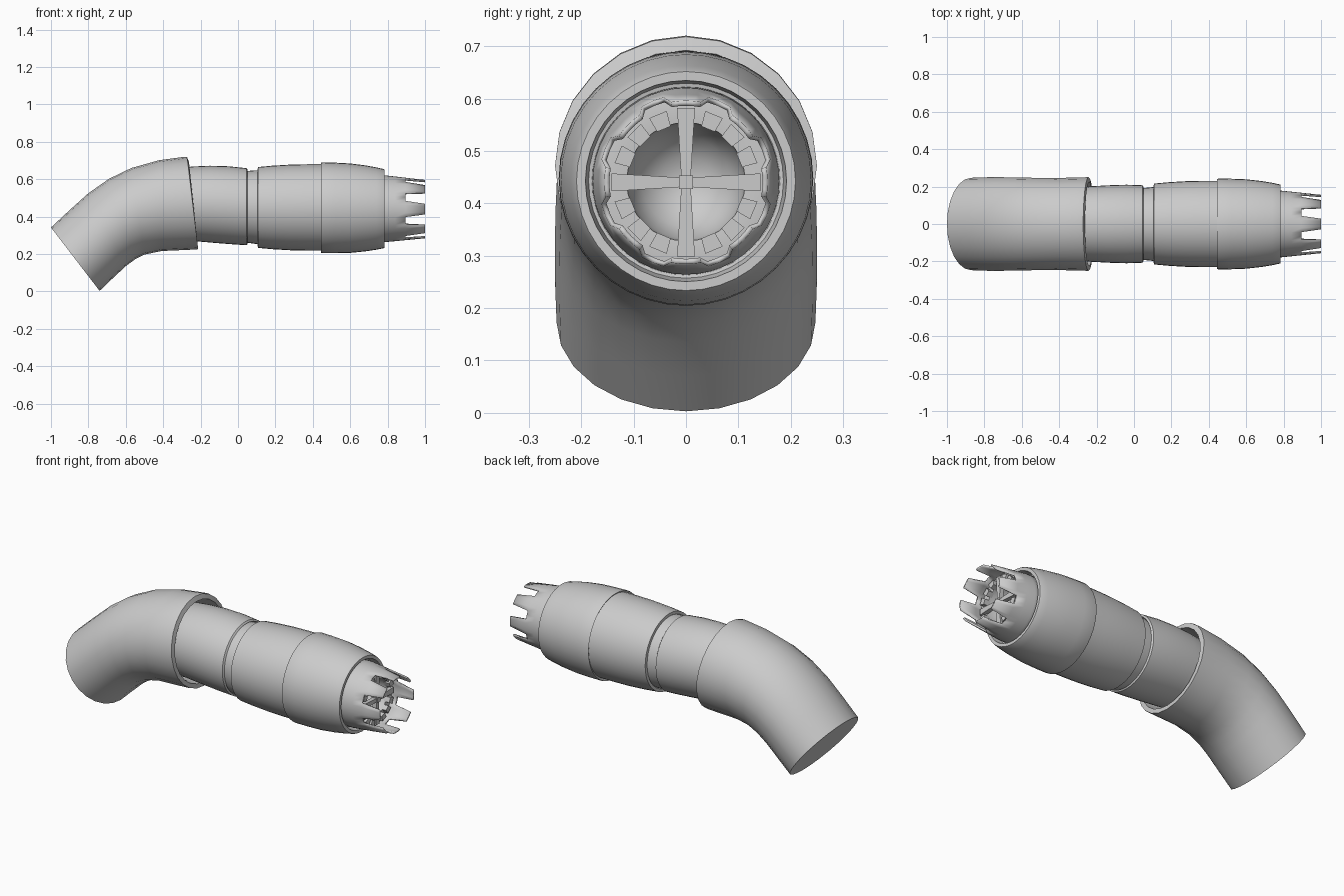
import bpy, bmesh
from math import sin, cos, pi, radians

if "Cube" in bpy.data.objects:
    bpy.data.objects.remove(bpy.data.objects["Cube"])


def finish(name, bm, angle=35):
    bmesh.ops.recalc_face_normals(bm, faces=bm.faces)
    mesh = bpy.data.meshes.new(name)
    bm.to_mesh(mesh)
    bm.free()
    ob = bpy.data.objects.new(name, mesh)
    bpy.context.collection.objects.link(ob)
    bpy.ops.object.select_all(action='DESELECT')
    ob.select_set(True)
    bpy.context.view_layer.objects.active = ob
    bpy.ops.object.shade_smooth_by_angle(angle=radians(angle))
    return ob


def loft(name, sections, n=40, cap_start=False, cap_end=False):
    """Skin ellipses given as (top x, top z, bottom x, bottom z, y radius)."""
    bm = bmesh.new()
    rings = []
    for xt, zt, xb, zb, ry in sections:
        cx, cz, dx, dz = (xt + xb) / 2, (zt + zb) / 2, (xt - xb) / 2, (zt - zb) / 2
        rings.append([bm.verts.new((cx + dx * cos(a), ry * sin(a), cz + dz * cos(a)))
                      for a in (2 * pi * i / n for i in range(n))])
    for r, s in zip(rings, rings[1:]):
        for i in range(n):
            j = (i + 1) % n
            bm.faces.new((r[i], r[j], s[j], s[i]))
    if cap_start:
        bm.faces.new(rings[0])
    if cap_end:
        bm.faces.new(rings[-1])
    return finish(name, bm)


def lathe(name, profile, cz0, cz1, **kw):
    """Turned part along x; the axis height runs from cz0 to cz1."""
    x0 = min(p[0] for p in profile)
    x1 = max(p[0] for p in profile)
    secs = []
    for x, r in profile:
        c = cz0 + (cz1 - cz0) * (x - x0) / (x1 - x0)
        secs.append((x, c + r, x, c - r, r))
    return loft(name, secs, **kw)


# Bent upper sleeve with a thick open rim
loft("upper_sleeve", [
    (-1.0, .342, -.74, .003, .247), (-.9, .435, -.67, .07, .25),
    (-.8, .525, -.60, .135, .25), (-.69, .602, -.55, .172, .249),
    (-.57, .66, -.50, .197, .247), (-.42, .702, -.41, .216, .246),
    (-.285, .72, -.23, .224, .25), (-.272, .718, -.213, .226, .25),
    (-.262, .692, -.216, .25, .225), (-.31, .68, -.27, .255, .218),
    (-.40, .655, -.37, .25, .20)], n=24, cap_start=True)

# Forearm emerging from the sleeve
loft("forearm", [
    (-.45, .62, -.40, .25, .18), (-.30, .662, -.27, .272, .196),
    (-.24, .668, -.21, .267, .202), (-.15, .672, -.12, .259, .207),
    (-.05, .669, -.03, .252, .21), (.045, .659, .047, .247, .207),
    (.052, .65, .052, .255, .197), (.035, .64, .035, .265, .187)])

# Narrow joint
lathe("joint_neck", [(.03, .192), (.06, .193), (.098, .197), (.12, .197)], .453, .450)

# Rear and front halves of the lower barrel
lathe("rear_barrel", [(.12, .19), (.105, .2), (.106, .216), (.18, .223), (.28, .229),
                      (.37, .231), (.46, .231)], .449, .449)
lathe("front_barrel", [(.455, .225), (.445, .241), (.452, .243), (.52, .242), (.6, .239),
                       (.68, .23), (.74, .22), (.778, .212), (.784, .209), (.784, .192),
                       (.74, .186), (.735, .16)], .4475, .4425)

# Crown cuff: eight tapered teeth
bm = bmesh.new()
N, CZ = 48, .44
step = 2 * pi / N


def crown_vert(x, r, a):
    return bm.verts.new((x, r * sin(a), CZ + .002 * (1 - x) * 5 + r * cos(a)))


rings = [[crown_vert(x, r, i * step) for i in range(N)]
         for x, r in ((.72, .18), (.79, .178), (.84, .173), (.895, .167))]
for r, s in zip(rings, rings[1:]):
    for i in range(N):
        j = (i + 1) % N
        bm.faces.new((r[i], r[j], s[j], s[i]))
for t in range(8):
    base = [rings[-1][(t * 6 + k) % N] for k in range(-2, 3)]
    tip = [crown_vert(1.0, .156, (t * 6 + k * .7) * step) for k in range(-2, 3)]
    for k in range(4):
        bm.faces.new((base[k], base[k + 1], tip[k + 1], tip[k]))
crown = finish("crown_cuff", bm)
solid = crown.modifiers.new("thickness", 'SOLIDIFY')
solid.thickness = .01
solid.offset = -1

# Hollow bowl at the muzzle
lathe("muzzle_bowl", [(.83, .162), (.86, .158), (.862, .138), (.86, .113), (.80, .108),
                      (.755, .085), (.725, .05), (.715, .012)], .441, .441,
      n=32, cap_end=True)


# Keystone blocks and cross spokes inside the muzzle
def wedge(bm, a, r0, r1, w0, w1, x0, x1):
    vs = []
    for x in (x0, x1):
        for r, w in ((r0, -w0), (r0, w0), (r1, w1), (r1, -w1)):
            vs.append(bm.verts.new((x, r * sin(a) + w * cos(a), CZ + r * cos(a) - w * sin(a))))
    for f in ((0, 1, 2, 3), (4, 5, 6, 7), (0, 1, 5, 4), (1, 2, 6, 5), (2, 3, 7, 6), (3, 0, 4, 7)):
        bm.faces.new([vs[i] for i in f])


bm = bmesh.new()
for i in range(16):
    if i % 4:
        wedge(bm, i * pi / 8, .110, .140, .014, .018, .85, .885)
finish("muzzle_blocks", bm, 20)

bm = bmesh.new()
for i in range(4):
    wedge(bm, i * pi / 2, .008, .142, .009, .017, .855, .88)
wedge(bm, 0, -.013, .013, .013, .013, .85, .888)
finish("muzzle_cross", bm, 20)
